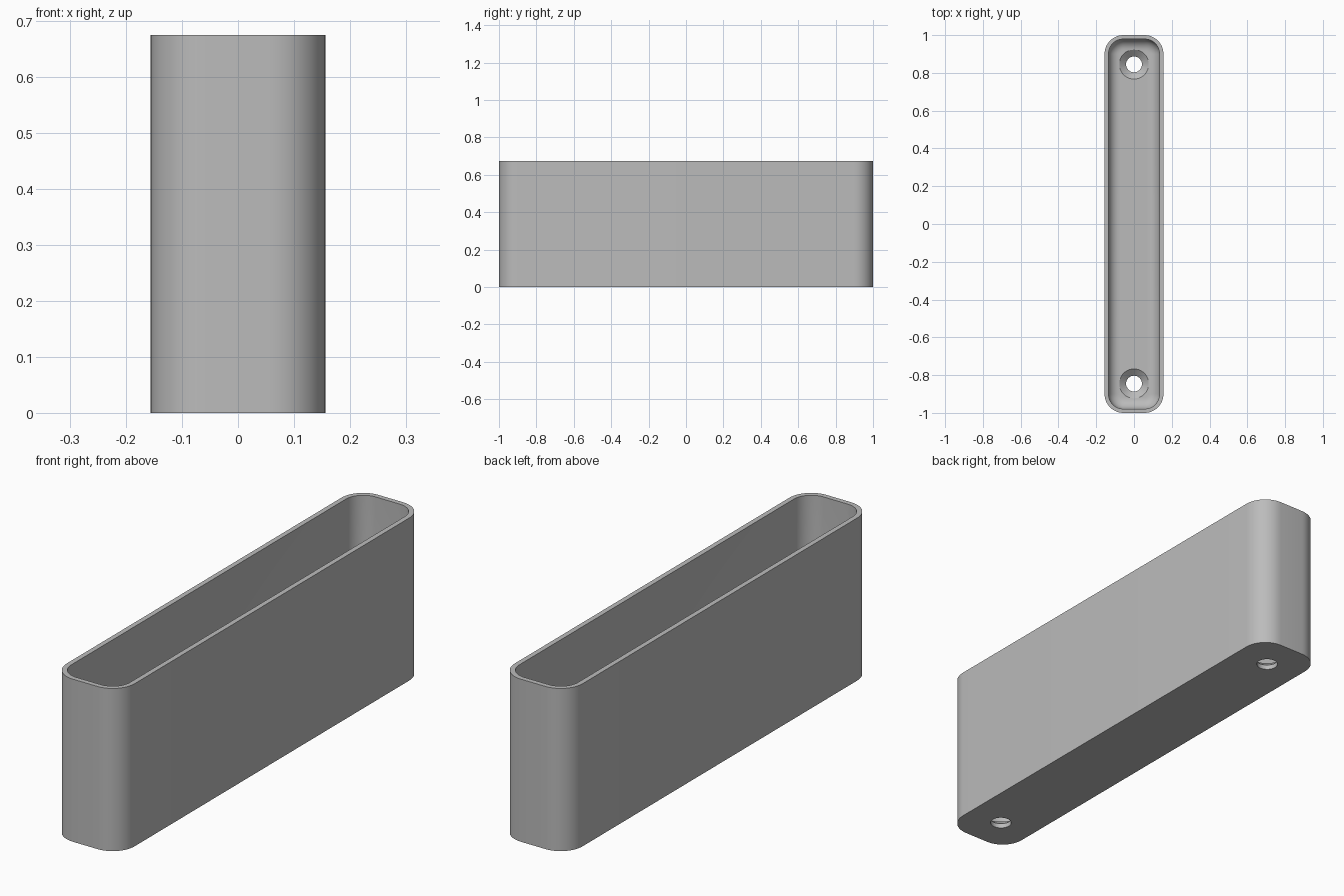
import bpy, bmesh
from math import sin, cos, pi

if "Cube" in bpy.data.objects:
    bpy.data.objects.remove(bpy.data.objects["Cube"], do_unlink=True)

HALF_X, HALF_Y, HEIGHT = 0.156, 1.0, 0.674
CORNER, WALL, FLOOR, FILLET = 0.1, 0.021, 0.05, 0.06
HOLE_Y, HOLE_R, SINK_R, SINK_DEPTH = 0.845, 0.042, 0.078, 0.03

grey = bpy.data.materials.new("plain grey")
grey.use_nodes = True
colour = (0.5, 0.5, 0.5, 1)
grey.diffuse_color = colour
grey.node_tree.nodes["Principled BSDF"].inputs["Base Color"].default_value = colour


def make_object(name, bm):
    bmesh.ops.recalc_face_normals(bm, faces=bm.faces)
    mesh = bpy.data.meshes.new(name)
    bm.to_mesh(mesh)
    bm.free()
    mesh.materials.append(grey)
    obj = bpy.data.objects.new(name, mesh)
    bpy.context.collection.objects.link(obj)
    return obj


def rounded_ring(bm, inset, z, steps=12):
    """Rounded rectangle, moved inward by inset, at height z."""
    radius = CORNER - inset
    cx, cy = HALF_X - CORNER, HALF_Y - CORNER
    ring = []
    for q, (sx, sy) in enumerate([(1, 1), (-1, 1), (-1, -1), (1, -1)]):
        for i in range(steps + 1):
            a = (q + i / steps) * pi / 2
            ring.append(bm.verts.new((sx * cx + radius * cos(a), sy * cy + radius * sin(a), z)))
    return ring


def round_ring(bm, y, radius, z, sides=32):
    return [bm.verts.new((radius * cos(2 * pi * i / sides), y + radius * sin(2 * pi * i / sides), z))
            for i in range(sides)]


def loft(bm, rings):
    """Bridge the rings in order and cap both ends."""
    for a, b in zip(rings, rings[1:]):
        for i in range(len(a)):
            j = (i + 1) % len(a)
            bm.faces.new((a[i], a[j], b[j], b[i]))
    bm.faces.new(rings[0])
    bm.faces.new(rings[-1])


# Open box: outer wall, rim, inner wall, filleted floor
bm = bmesh.new()
levels = [(0, 0), (0, HEIGHT), (WALL, HEIGHT)]
for k in range(9):
    a = k / 8 * pi / 2
    levels.append((WALL + FILLET * (1 - cos(a)), FLOOR + FILLET * (1 - sin(a))))
loft(bm, [rounded_ring(bm, inset, z) for inset, z in levels])
box = make_object("open_box", bm)
bpy.context.view_layer.objects.active = box
box.select_set(True)

# Countersunk screw holes at both ends
for side, y in (("front", -HOLE_Y), ("back", HOLE_Y)):
    bm = bmesh.new()
    loft(bm, [round_ring(bm, y, r, z) for r, z in (
        (HOLE_R, -0.1), (HOLE_R, FLOOR - SINK_DEPTH), (SINK_R, FLOOR), (SINK_R, FLOOR + 0.1))])
    cutter = make_object(side + "_hole_cutter", bm)
    cutter.hide_render = True
    cut = box.modifiers.new(side + " hole", "BOOLEAN")
    cut.operation, cut.solver, cut.object = "DIFFERENCE", "EXACT", cutter
    bpy.ops.object.modifier_apply(modifier=cut.name)
    bpy.data.objects.remove(cutter, do_unlink=True)

bpy.ops.object.shade_smooth_by_angle(angle=pi / 6)
